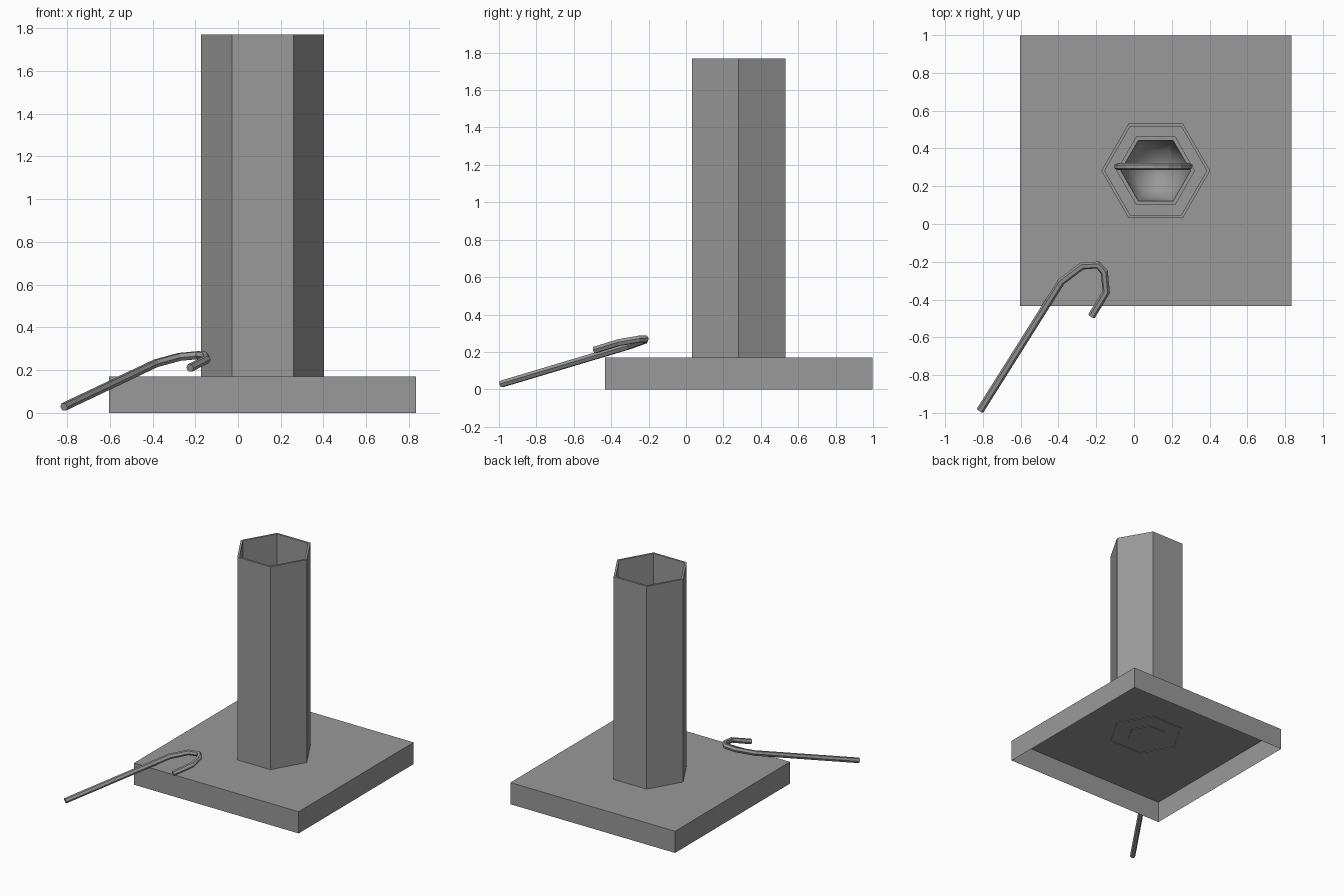
import bpy, bmesh, math
from mathutils import Matrix

if "Cube" in bpy.data.objects:
    bpy.data.objects.remove(bpy.data.objects["Cube"], do_unlink=True)

CX, CY = 0.115, 0.282      # shared centre of base, shaft and bucket
GREY = (0.32, 0.32, 0.32, 1)

mat = bpy.data.materials.new("plain grey")
mat.use_nodes = True
mat.diffuse_color = GREY
mat.node_tree.nodes["Principled BSDF"].inputs["Base Color"].default_value = GREY


def add_mesh(name, bm):
    mesh = bpy.data.meshes.new(name)
    bm.to_mesh(mesh)
    bm.free()
    mesh.materials.append(mat)
    obj = bpy.data.objects.new(name, mesh)
    bpy.context.collection.objects.link(obj)
    return obj


def hex_lathe(name, profile, closed=False, smooth=()):
    """Six-sided solid from (radius, z) rings; open profiles get end caps."""
    bm = bmesh.new()
    rings = [[bm.verts.new((CX + r * math.cos(k * math.pi / 3),
                            CY + r * math.sin(k * math.pi / 3), z))
              for k in range(6)] for r, z in profile]
    count = len(rings)
    for i in range(count if closed else count - 1):
        a, b = rings[i], rings[(i + 1) % count]
        for k in range(6):
            n = (k + 1) % 6
            face = bm.faces.new((a[k], a[n], b[n], b[k]))
            face.smooth = i in smooth
    if not closed:
        bm.faces.new(rings[0][::-1])
        bm.faces.new(rings[-1]).smooth = count - 1 in smooth
    bmesh.ops.recalc_face_normals(bm, faces=bm.faces)
    return add_mesh(name, bm)


def rod(name, points, radius):
    """Six-sided bent rod along a path."""
    curve = bpy.data.curves.new(name, "CURVE")
    curve.dimensions = "3D"
    curve.bevel_depth = radius
    curve.bevel_resolution = 1
    curve.use_fill_caps = True
    spline = curve.splines.new("POLY")
    spline.points.add(len(points) - 1)
    for p, co in zip(spline.points, points):
        p.co = (*co, 1)
    spline.use_smooth = False
    curve.materials.append(mat)
    obj = bpy.data.objects.new(name, curve)
    bpy.context.collection.objects.link(obj)
    bpy.ops.object.select_all(action="DESELECT")
    obj.select_set(True)
    bpy.context.view_layer.objects.active = obj
    bpy.ops.object.convert(target="MESH")


# Base: thin box open underneath
bm = bmesh.new()
bmesh.ops.create_cube(bm, size=1, matrix=Matrix.Translation((CX, CY, 0.0855))
                      @ Matrix.Diagonal((1.436, 1.432, 0.171, 1)))
bmesh.ops.delete(bm, geom=[f for f in bm.faces if f.normal.z < -0.5],
                 context="FACES_ONLY")
add_mesh("base", bm)

# Hollow shaft standing on the base
hex_lathe("shaft", [(0.288, 0.167), (0.288, 1.77), (0.27, 1.77), (0.27, 0.167)],
          closed=True)

# Tapered bucket at the bottom of the shaft, with a soft inside
hex_lathe("bucket", [(0.142, 0.167), (0.208, 0.55), (0.185, 0.55), (0.125, 0.2)],
          smooth=(2, 3))

# Arched bucket handle
steps = 8
rod("bucket_handle",
    [(CX - 0.012 + 0.19 * math.cos(math.pi * i / steps), CY + 0.022,
      0.53 + 0.19 * math.sin(math.pi * i / steps)) for i in range(steps + 1)], 0.019)

# Hooked pole leaning on the edge of the base
rod("hook_pole", [(-0.815, -0.988, 0.028), (-0.385, -0.305, 0.232),
                  (-0.275, -0.222, 0.262), (-0.19, -0.217, 0.27),
                  (-0.157, -0.255, 0.268), (-0.147, -0.36, 0.25),
                  (-0.225, -0.488, 0.21)], 0.02)
